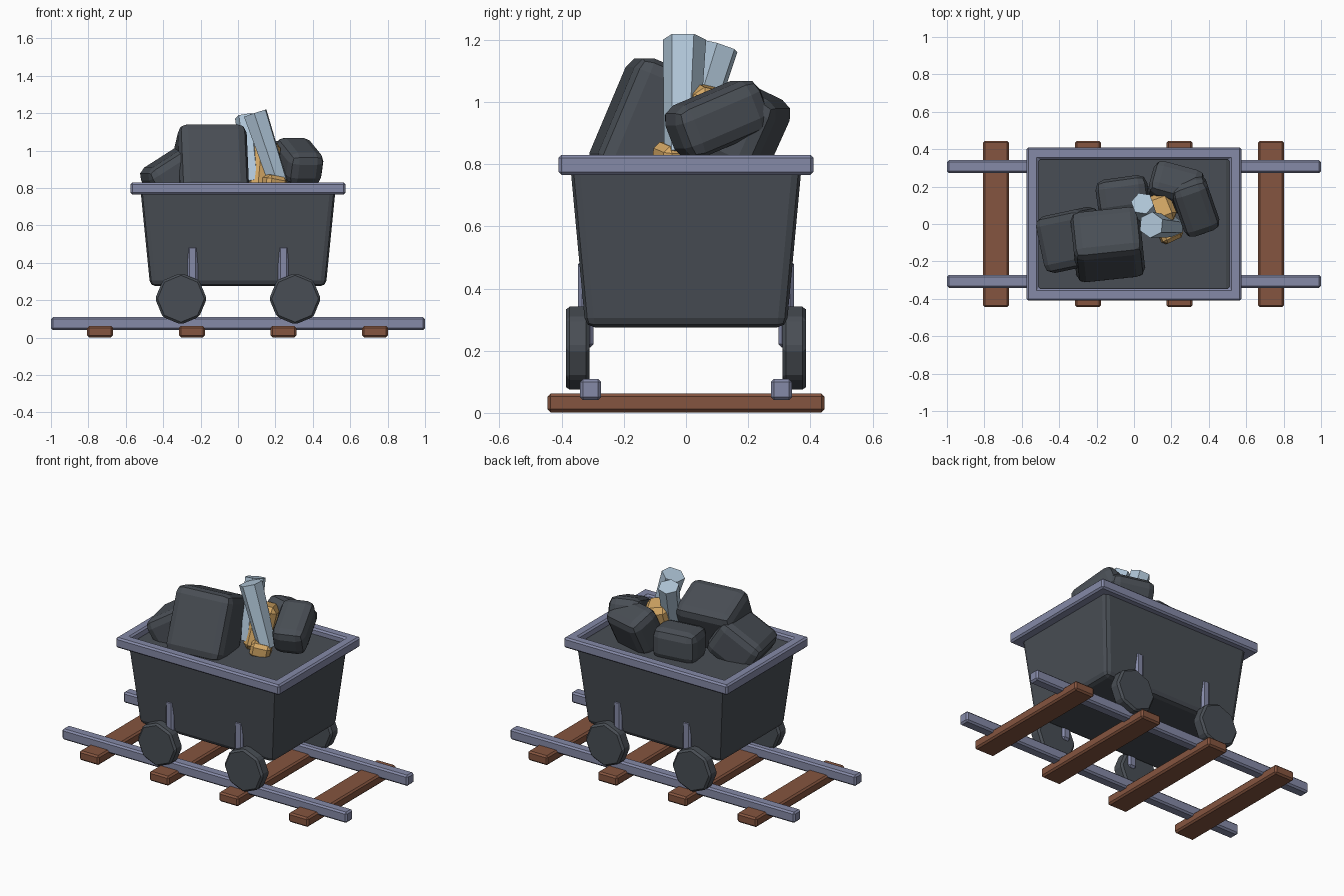
import bpy, bmesh
from math import radians, pi
from mathutils import Vector

cube = bpy.data.objects.get("Cube")
if cube:
    bpy.data.objects.remove(cube, do_unlink=True)


def material(name, rgb):
    m = bpy.data.materials.new(name)
    m.use_nodes = True
    m.diffuse_color = (*rgb, 1)
    bsdf = next(n for n in m.node_tree.nodes if n.type == 'BSDF_PRINCIPLED')
    bsdf.inputs["Base Color"].default_value = (*rgb, 1)
    return m


DARK = material("dark_grey", (0.066, 0.076, 0.09))
STEEL = material("violet_steel", (0.235, 0.254, 0.39))
WOOD = material("brown_wood", (0.235, 0.09, 0.05))
GOLD = material("gold", (0.66, 0.39, 0.13))
CRYSTAL = material("pale_blue_crystal", (0.43, 0.56, 0.68))


def finish(name, bm, mat, bevel=0, segments=1):
    bmesh.ops.recalc_face_normals(bm, faces=bm.faces)
    mesh = bpy.data.meshes.new(name)
    bm.to_mesh(mesh)
    bm.free()
    mesh.materials.append(mat)
    ob = bpy.data.objects.new(name, mesh)
    bpy.context.collection.objects.link(ob)
    if bevel:
        mod = ob.modifiers.new("bevel", 'BEVEL')
        mod.width = bevel
        mod.segments = segments
        mod.limit_method = 'ANGLE'
    return ob


def box(name, centre, half, mat, bevel=0.01, segments=1, turn=(0, 0, 0), taper=(1, 1)):
    """Box given by its centre and half sizes; taper scales the bottom."""
    bm = bmesh.new()
    bmesh.ops.create_cube(bm, size=2)
    for v in bm.verts:
        if v.co.z < 0:
            v.co.x *= taper[0]
            v.co.y *= taper[1]
        v.co = Vector(a * b for a, b in zip(v.co, half))
    ob = finish(name, bm, mat, bevel, segments)
    ob.location = centre
    ob.rotation_euler = [radians(a) for a in turn]
    return ob


def prism(name, start, end, r1, r2, sides, mat, bevel=0, spin=0):
    """Many-sided rod between two points."""
    a, b = Vector(start), Vector(end)
    bm = bmesh.new()
    bmesh.ops.create_cone(bm, cap_ends=True, segments=sides, radius1=r1,
                          radius2=r2, depth=(b - a).length)
    for v in bm.verts:
        v.co.rotate(Vector((0, 0, 1)).rotation_difference(Vector((0, 0, 1))))
    ob = finish(name, bm, mat, bevel)
    ob.location = (a + b) / 2
    q = (b - a).to_track_quat('Z', 'Y')
    ob.rotation_euler = (q.to_matrix().to_4x4() @ spin_matrix(spin)).to_euler()
    return ob


def spin_matrix(angle):
    from mathutils import Matrix
    return Matrix.Rotation(angle, 4, 'Z')


# Track
for i, x in enumerate((-0.737, -0.246, 0.243, 0.733)):
    box(f"sleeper_{i + 1}", (x, 0, 0.032), (0.069, 0.445, 0.03), WOOD)
for side, s in (("front", -1), ("back", 1)):
    box(f"{side}_rail", (0, s * 0.307, 0.075), (1, 0.034, 0.034), STEEL)

    # Wheels and their brackets
    for end, e in (("right", -1), ("left", 1)):
        prism(f"{side}_{end}_wheel", (e * 0.305, s * 0.31, 0.208),
              (e * 0.305, s * 0.386, 0.208), 0.138, 0.138, 8, DARK, 0.012)
        box(f"{side}_{end}_bracket", (e * 0.243, s * 0.322, 0.35),
            (0.028, 0.025, 0.14), STEEL, 0.012)

# Tub, filled to just under the rim
box("tub", (0, 0, 0.535), (0.522, 0.372, 0.26), DARK, 0.03, 2, taper=(0.9, 0.87))

# Rim frame
bm = bmesh.new()
corners = ((-1, -1), (1, -1), (1, 1), (-1, 1))
loops = [[bm.verts.new((cx * hx, cy * hy, z)) for cx, cy in corners]
         for hx, hy, z in ((0.575, 0.41, 0.765), (0.575, 0.41, 0.83),
                           (0.51, 0.345, 0.83), (0.51, 0.345, 0.765))]
for k in range(4):
    lo, hi = loops[k], loops[(k + 1) % 4]
    for i in range(4):
        j = (i + 1) % 4
        bm.faces.new((lo[i], lo[j], hi[j], hi[i]))
finish("rim", bm, STEEL, 0.01)

# Heaped rocks: centre, half sizes, rotation
rocks = (
    ((-0.14, -0.11, 0.92), (0.185, 0.14, 0.2), (-23, 0, 6)),
    ((-0.335, -0.085, 0.86), (0.15, 0.155, 0.12), (0, -32, 12)),
    ((-0.06, 0.15, 0.87), (0.14, 0.1, 0.1), (0, 0, 8)),
    ((0.325, 0.1, 0.945), (0.1, 0.155, 0.09), (22, 0, 19)),
    ((0.22, 0.19, 0.91), (0.14, 0.1, 0.13), (-25, 0, -15)),
)
for i, (centre, half, turn) in enumerate(rocks):
    box(f"rock_{i + 1}", centre, half, DARK, 0.05, 2, turn)

# Gold nuggets
box("large_nugget", (0.13, 0.055, 0.91), (0.075, 0.08, 0.14), GOLD, 0.03, 1, (-12, 10, 20))
box("small_nugget", (0.19, -0.04, 0.82), (0.06, 0.055, 0.045), GOLD, 0.02, 1, (0, 10, 25))

# Crystals
prism("front_crystal", (0.215, -0.015, 0.83), (0.092, -0.005, 1.2),
      0.055, 0.07, 6, CRYSTAL, 0, pi / 6)
prism("back_crystal", (0.085, 0, 0.83), (0.045, 0.11, 1.18),
      0.055, 0.062, 6, CRYSTAL)
